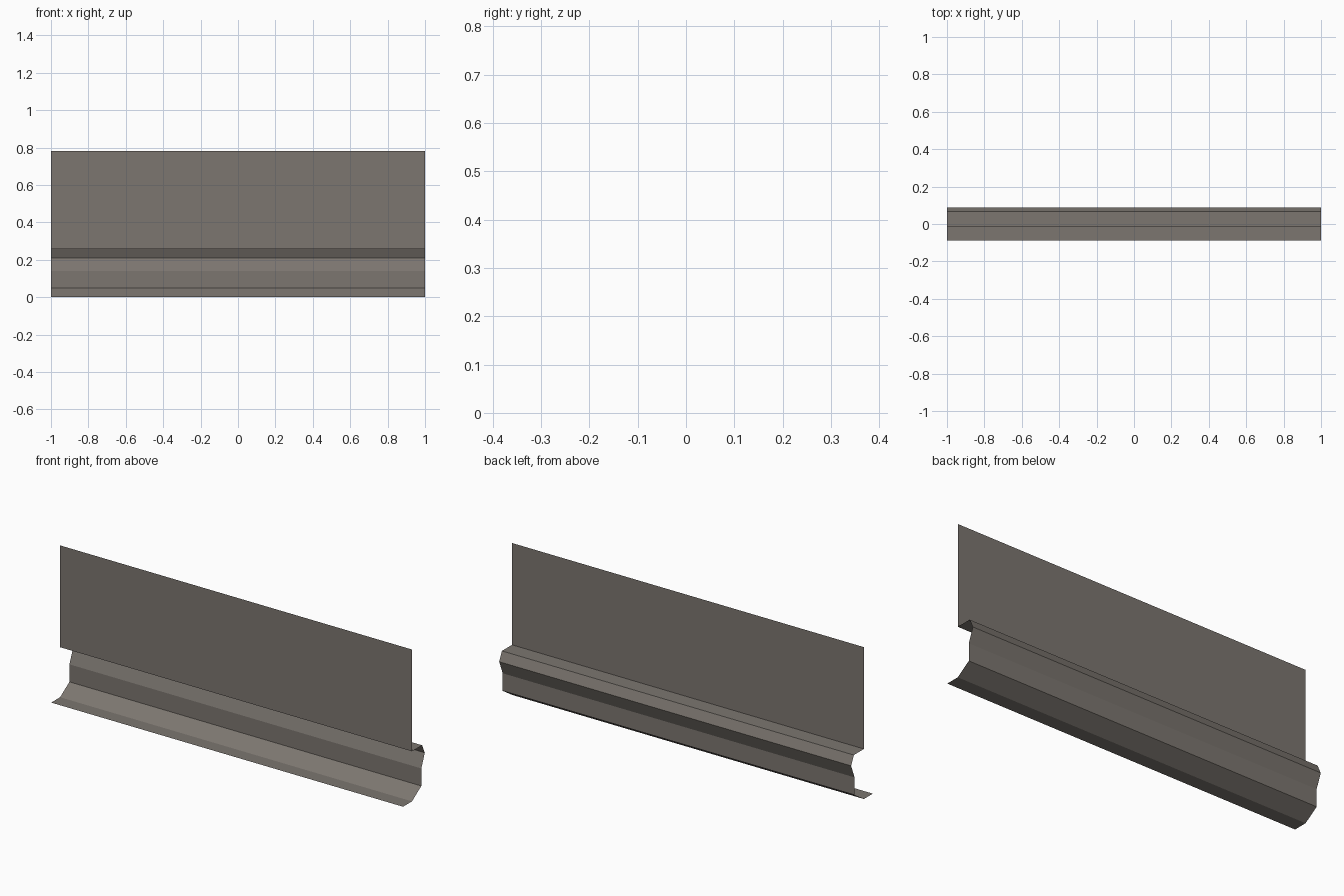
import bpy

if "Cube" in bpy.data.objects:
    bpy.data.objects.remove(bpy.data.objects["Cube"])

# Side profile (y, z) of the folded sheet, from front lip to top edge
PROFILE = [(-0.088, 0.0), (-0.016, 0.0), (0.06, 0.05), (0.06, 0.14),
           (0.088, 0.21), (0.066, 0.257), (-0.016, 0.257), (-0.016, 0.78)]
HALF_LENGTH = 1.0

# Sweep the profile along x as an open, single-thickness sheet
n = len(PROFILE)
verts = [(x, y, z) for x in (-HALF_LENGTH, HALF_LENGTH) for y, z in PROFILE]
faces = [(i, n + i, n + i + 1, i + 1) for i in range(n - 1)]
mesh = bpy.data.meshes.new("folded_wall_panel")
mesh.from_pydata(verts, [], faces)
mesh.update()

# Warm grey colour for the whole sheet
grey = bpy.data.materials.new("warm grey")
grey.diffuse_color = (0.20, 0.18, 0.16, 1.0)
grey.use_nodes = True
grey.node_tree.nodes["Principled BSDF"].inputs["Base Color"].default_value = grey.diffuse_color
mesh.materials.append(grey)

panel = bpy.data.objects.new("folded_wall_panel", mesh)
bpy.context.collection.objects.link(panel)
